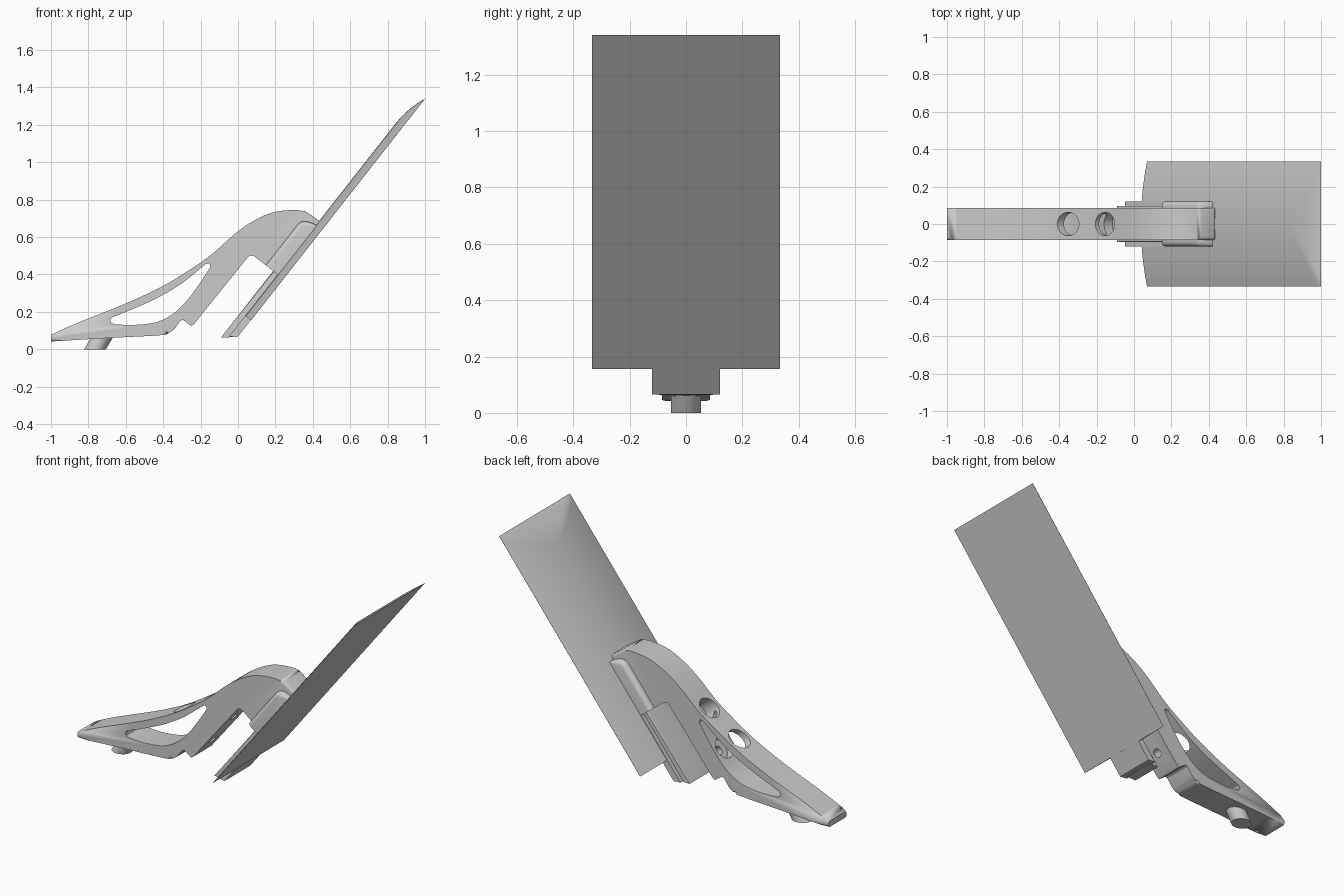
import bpy, bmesh, math
from mathutils import Vector, Matrix

if "Cube" in bpy.data.objects:
    bpy.data.objects.remove(bpy.data.objects["Cube"])

# tilted frame of the panel: u runs up the panel, n is normal to its back
TH = math.atan(1.274)
C, S = math.cos(TH), math.sin(TH)


def L(u, n):
    return (0.07 + C * u - S * n, 0.155 + S * u + C * n)


def spline(pts, steps=5):
    """Smooth open curve through the points (Catmull-Rom)."""
    P = [Vector(p) for p in pts]
    P = [2 * P[0] - P[1]] + P + [2 * P[-1] - P[-2]]
    out = []
    for i in range(1, len(P) - 2):
        a, b, c, d = P[i - 1:i + 3]
        for k in range(steps):
            t = k / steps
            out.append(tuple(0.5 * (2 * b + (c - a) * t + (2 * a - 5 * b + 4 * c - d) * t * t
                                    + (3 * b - a - 3 * c + d) * t ** 3)))
    return out + [tuple(P[-2])]


def finish(bm, name):
    bmesh.ops.recalc_face_normals(bm, faces=bm.faces[:])
    if bm.calc_volume(signed=True) < 0:
        bmesh.ops.reverse_faces(bm, faces=bm.faces[:])
    me = bpy.data.meshes.new(name)
    bm.to_mesh(me)
    bm.free()
    ob = bpy.data.objects.new(name, me)
    bpy.context.collection.objects.link(ob)
    return ob


def prism(name, pts, half, bevel=0, rounded=()):
    """Extrude an x/z profile across y; bevel the rims of the listed profile edges."""
    bm = bmesh.new()
    n = len(pts)
    rings = [[bm.verts.new((x, y, z)) for x, z in pts] for y in (-half, half)]
    bm.faces.new(rings[0])
    bm.faces.new(rings[1][::-1])
    for i in range(n):
        j = (i + 1) % n
        bm.faces.new((rings[0][j], rings[0][i], rings[1][i], rings[1][j]))
    if bevel:
        edges = [bm.edges.get((r[i], r[(i + 1) % n])) for r in rings for i in rounded]
        bmesh.ops.bevel(bm, geom=edges, offset=bevel, segments=4, profile=0.5, affect='EDGES')
    return finish(bm, name)


def rod(name, a, b, r):
    """Cylinder between two x/z points."""
    a, b = Vector((a[0], 0, a[1])), Vector((b[0], 0, b[1]))
    bm = bmesh.new()
    rot = (b - a).to_track_quat('Z', 'Y').to_matrix().to_4x4()
    bmesh.ops.create_cone(bm, cap_ends=True, segments=40, radius1=r, radius2=r,
                          depth=(b - a).length, matrix=Matrix.Translation((a + b) / 2) @ rot)
    return finish(bm, name)


def cut(ob, cutter):
    cutter.hide_render = True
    m = ob.modifiers.new("cut", 'BOOLEAN')
    m.operation, m.solver, m.object = 'DIFFERENCE', 'EXACT', cutter
    bpy.context.view_layer.objects.active = ob
    bpy.ops.object.modifier_apply(modifier=m.name)
    bpy.data.objects.remove(cutter)


# curved support arm
top = spline([(-1, 0.078), (-0.85, 0.145), (-0.6, 0.245), (-0.417, 0.33), (-0.29, 0.405),
              (-0.15, 0.5), (-0.02, 0.615), (0.08, 0.685), (0.18, 0.73), (0.29, 0.745), (0.36, 0.738)])
notch = [(0.43, 0.69), L(0.63, 0.03), L(0.28, 0.03), L(0.28, 0.195), L(0.275, 0.212),
         L(0.262, 0.221), L(0.24, 0.222), (-0.235, 0.135), (-0.25, 0.125), (-0.295, 0.158), (-0.31, 0.152)]
under = spline([(-0.335, 0.115), (-0.365, 0.09), (-0.42, 0.075), (-0.7, 0.06), (-1, 0.042)])
outline = top + notch + under
nt, nn = len(top), len(notch)
rim = list(range(nt)) + list(range(nt + nn, len(outline) - 1))
arm = prism("support_arm", outline, 0.085, 0.015, rim)

# long window through the arm
upper = spline([(-0.674, 0.17), (-0.54, 0.225), (-0.417, 0.282), (-0.294, 0.357), (-0.172, 0.456)])
lower = spline([(-0.15, 0.437), (-0.21, 0.345), (-0.27, 0.265), (-0.34, 0.195), (-0.43, 0.147),
                (-0.56, 0.13), (-0.66, 0.134)])
cut(arm, prism("window_cutter", upper + [(-0.157, 0.46), (-0.148, 0.452)] + lower
               + [(-0.678, 0.143), (-0.683, 0.158)], 0.3))

# two counterbored screw holes, perpendicular to the clamping face
for x, z in ((-0.168, 0.223), (-0.03, 0.40)):
    at = lambda t: (x - S * t, z + C * t)
    cut(arm, rod("counterbore_cutter", at(0.06), at(0.45), 0.063))
    cut(arm, rod("screw_cutter", at(-0.05), at(0.1), 0.025))

# round foot pad, leaning sideways
foot = rod("foot_pad", (-0.745, 0.0), (-0.745, 0.07), 0.053)
for v in foot.data.vertices:
    v.co.x = -0.765 + (v.co.x + 0.745) * 1.1 + v.co.z * 0.6

# rib where the arm meets the panel, with a rounded upper end
rib_pts = [L(0.28, 0.02), L(0.28, 0.12), L(0.56, 0.12), L(0.585, 0.112), L(0.6, 0.093),
           L(0.615, 0.05), L(0.618, 0.02)]
prism("mounting_rib", rib_pts, 0.12, 0.025, range(1, 5))

# stepped lower clamp block
prism("clamp_block", [(-0.03, 0.065), L(0.0, 0.002), L(0.29, 0.002), L(0.29, 0.07),
                      L(-0.155, 0.07), (-0.09, 0.063)], 0.095, 0.008, (3,))
prism("clamp_flange", [L(-0.115, 0.002), L(0.29, 0.002), L(0.29, 0.04), L(-0.14, 0.04)], 0.12)

# panel: flat front, crowned back that fades out at the sides and the top end
K, LEN, TAPER, H, W = 16, 1.506, 0.2, 0.041, 0.333
bm = bmesh.new()
rows = [(0.0, 0.0)] + [(LEN - TAPER * (1 - k / K), k / K) for k in range(K + 1)]
grid = []
for u, s in rows:
    row = []
    for k in range(-K, K + 1):
        h = H * (1 - max(abs(k / K), s) ** 2) + 0.001
        x, z = L(u, h)
        row.append(bm.verts.new((x, W * k / K, z)))
    grid.append(row)
for r0, r1 in zip(grid, grid[1:]):
    for i in range(2 * K):
        bm.faces.new((r0[i], r0[i + 1], r1[i + 1], r1[i]))
ext = bmesh.ops.extrude_edge_only(bm, edges=[e for e in bm.edges if e.is_boundary])["geom"]
for v in (g for g in ext if isinstance(g, bmesh.types.BMVert)):
    u = (v.co.x - 0.07) * C + (v.co.z - 0.155) * S
    v.co.x, v.co.z = L(u, 0)
bmesh.ops.holes_fill(bm, edges=[e for e in bm.edges if e.is_boundary], sides=0)
finish(bm, "panel")

# smooth shading with crisp edges
for ob in bpy.context.collection.objects:
    ob.select_set(True)
    bpy.context.view_layer.objects.active = ob
bpy.ops.object.shade_smooth_by_angle(angle=math.radians(30))
